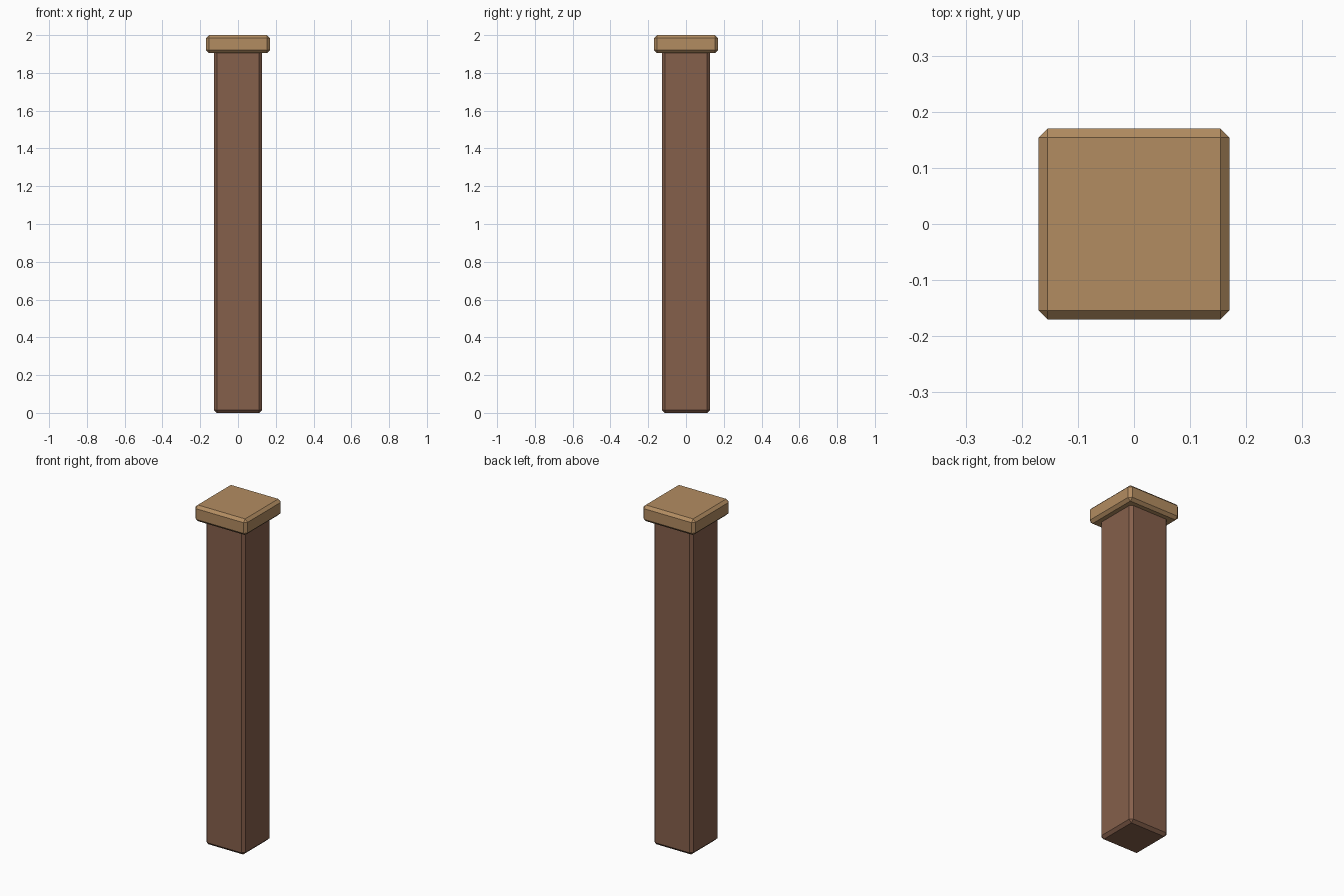
import bpy

# Remove the default cube
if "Cube" in bpy.data.objects:
    bpy.data.objects.remove(bpy.data.objects["Cube"], do_unlink=True)


def make_material(name, color):
    mat = bpy.data.materials.new(name)
    mat.use_nodes = True
    mat.diffuse_color = color
    mat.node_tree.nodes["Principled BSDF"].inputs["Base Color"].default_value = color
    return mat


def chamfered_block(name, width, bottom, top, chamfer, mat):
    """Square block centred on the z axis with a flat chamfer on every edge."""
    bpy.ops.mesh.primitive_cube_add(size=1, location=(0, 0, (bottom + top) / 2))
    block = bpy.context.object
    block.name = name
    block.scale = (width, width, top - bottom)
    bpy.ops.object.transform_apply(location=False, rotation=False, scale=True)
    bevel = block.modifiers.new("chamfer", 'BEVEL')
    bevel.width = chamfer
    bevel.segments = 1
    block.data.materials.append(mat)
    return block


dark_wood = make_material("dark brown wood", (0.235, 0.115, 0.07, 1))
light_wood = make_material("light tan wood", (0.45, 0.265, 0.12, 1))

# Tall post, its top end sunk into the cap
chamfered_block("post", 0.256, 0, 1.925, 0.016, dark_wood)

# Wider square cap
chamfered_block("cap", 0.34, 1.905, 2, 0.016, light_wood)
